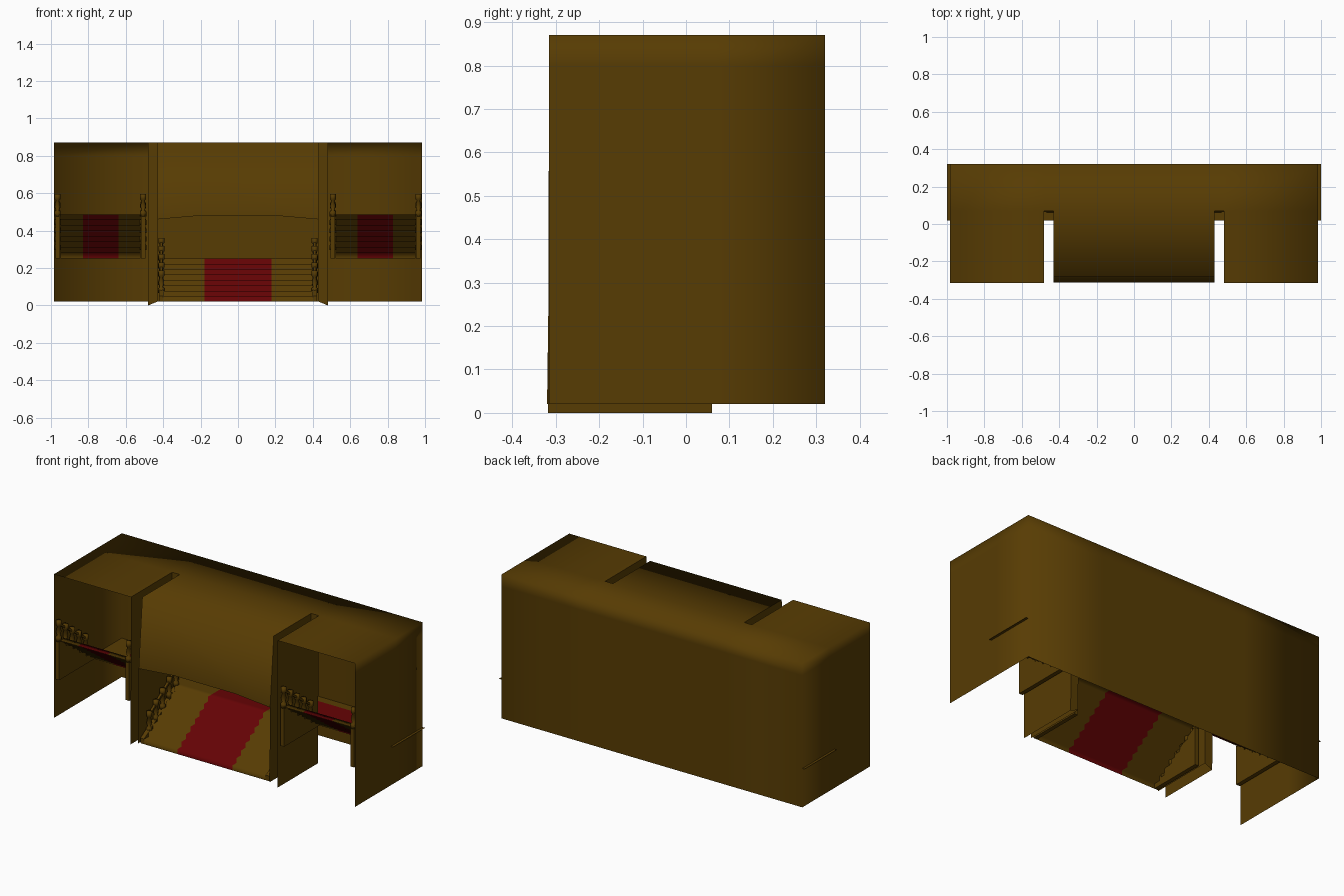
import bpy, bmesh, math

if "Cube" in bpy.data.objects:
    bpy.data.objects.remove(bpy.data.objects["Cube"])

def material(name, rgb):
    m = bpy.data.materials.new(name)
    m.diffuse_color = (*rgb, 1)
    m.use_nodes = True
    m.node_tree.nodes["Principled BSDF"].inputs["Base Color"].default_value = m.diffuse_color
    return m

BROWN = material("brown_wood", (0.096, 0.045, 0.001))
RED = material("red_carpet", (0.13, 0.001, 0.0015))

def finish(name, bm, mats=(BROWN,), smooth=False):
    me = bpy.data.meshes.new(name)
    bm.to_mesh(me)
    bm.free()
    for m in mats:
        me.materials.append(m)
    for p in me.polygons:
        p.use_smooth = smooth
    ob = bpy.data.objects.new(name, me)
    bpy.context.collection.objects.link(ob)
    return ob

# Hall shell: single-sheet walls, ceiling and header sharing smooth edges
def build_shell():
    bm = bmesh.new()
    cache = {}

    def face(pts, group=""):
        vs = []
        for p in pts:
            key = (group, p)
            if key not in cache:
                cache[key] = bm.verts.new(p)
            vs.append(cache[key])
        return bm.faces.new(vs)

    T, M, B = 0.87, 0.80, 0.02
    xs = (-.985, -.48, -.43, .43, .48, .985)
    # ceiling back strip and back wall
    for a, b in zip(xs, xs[1:]):
        top = face([(a, .07, T), (b, .07, T), (b, .32, T), (a, .32, T)])
        for hi, lo in ((T, M), (M, B)):
            face([(b, .32, hi), (a, .32, hi), (a, .32, lo), (b, .32, lo)])
    # centre ceiling and sloped header with arched lower edge
    face([(-.43, -.28, T), (.43, -.28, T), (.43, .07, T), (-.43, .07, T)])
    face([(.43, -.28, T), (-.43, -.28, T), (-.43, -.314, .46),
          (-.2, -.314, .48), (.2, -.314, .48), (.43, -.314, .46)])
    for s, side in ((1, "r"), (-1, "l")):
        a, b, c = s * .985, s * .48, s * .43
        # bay ceiling and outer wall
        face([(b, -.315, T), (a, -.315, T), (a, .07, T), (b, .07, T)])
        for y0, y1 in ((-.315, .07), (.07, .32)):
            for hi, lo in ((T, M), (M, B)):
                face([(a, y1, hi), (a, y0, hi), (a, y0, lo), (a, y1, lo)])
        # recess between bay and centre
        face([(b, .07, T), (c, .07, T), (c, .06, B), (b, .06, 0)], "recess" + side)
        face([(b, -.315, T), (b, .07, T), (b, .06, 0), (b, -.318, 0)], "bay" + side)
        face([(c, .07, T), (c, -.28, T), (c, -.314, .46), (c, -.32, B), (c, .06, B)], "mid" + side)
    bmesh.ops.recalc_face_normals(bm, faces=bm.faces)
    if top.normal.z < 0:
        bmesh.ops.reverse_faces(bm, faces=bm.faces)
    finish("hall_shell", bm, smooth=True)

# Landing sheet, poking through the outer walls, with a carpet runner
def build_landing():
    xs = (-1, -.83, -.64, -.18, .18, .64, .83, 1)
    ys = (.02, .13, .27, .32)
    bm = bmesh.new()
    rows = [[bm.verts.new((x, y, .25)) for x in xs] for y in ys]
    for j in range(3):
        for i in range(7):
            f = bm.faces.new((rows[j][i], rows[j][i + 1], rows[j + 1][i + 1], rows[j + 1][i]))
            runner = j == 1 and 0 < i < 6
            leg = j == 0 and i in (1, 3, 5)
            f.material_index = 1 if runner or leg else 0
    finish("landing", bm, (BROWN, RED))

# Side profile in y and z, extruded between two x positions
def prism(name, profile, x0, x1):
    bm = bmesh.new()
    a = [bm.verts.new((x0, y, z)) for y, z in profile]
    b = [bm.verts.new((x1, y, z)) for y, z in profile]
    bm.faces.new(a)
    bm.faces.new(b)
    n = len(a)
    for i in range(n):
        bm.faces.new((a[i], a[(i + 1) % n], b[(i + 1) % n], b[i]))
    bmesh.ops.recalc_face_normals(bm, faces=bm.faces)
    return finish(name, bm)

# Zigzag steps with a carpet strip down the middle
def steps(name, xs, start, end, count=8):
    (y0, z0), (y1, z1) = start, end
    prof = [(y0, z0)]
    for i in range(count):
        z = z0 + (z1 - z0) * (i + 1) / count
        prof += [(y0 + (y1 - y0) * i / count, z), (y0 + (y1 - y0) * (i + 1) / count, z)]
    bm = bmesh.new()
    rows = [[bm.verts.new((x, y, z)) for x in xs] for y, z in prof]
    for r, q in zip(rows, rows[1:]):
        for i in range(3):
            pts = (r[i], r[i + 1], q[i + 1], q[i])
            f = bm.faces.new(pts if y1 > y0 else pts[::-1])
            f.material_index = 1 if i == 1 else 0
    finish(name, bm, (BROWN, RED), smooth=True)

# Turned baluster
def baluster(name, x, y, z):
    prof = [(.017, 0), (.017, .025), (.009, .032), (.015, .055),
            (.009, .085), (.016, .092), (.016, .12)]
    n = 8
    bm = bmesh.new()
    rings = [[bm.verts.new((x + r * math.cos(2 * math.pi * k / n),
                            y + r * math.sin(2 * math.pi * k / n), z + h))
              for k in range(n)] for r, h in prof]
    for a, b in zip(rings, rings[1:]):
        for k in range(n):
            bm.faces.new((a[k], a[(k + 1) % n], b[(k + 1) % n], b[k]))
    bm.faces.new(rings[0][::-1])
    bm.faces.new(rings[-1])
    finish(name, bm, smooth=True)

# Stringer, balusters and handrail along one edge of a flight
def railing(name, x, start, end):
    (y0, z0), (y1, z1) = start, end
    prism(name + "_stringer", [(y0, z0), (y1, z0), (y1, z1), (y0, z0 + .03)], x - .012, x + .012)
    for i in range(5):
        t = .2 + .19 * i
        baluster(f"{name}_baluster_{i}", x, y0 + (y1 - y0) * t, z0 + (z1 - z0) * t)
    ya = y0 + (y1 - y0) * .2
    za = z0 + (z1 - z0) * .2
    prism(name + "_handrail", [(ya, za + .092), (y1, z1 + .092), (y1, z1 + .106), (ya, za + .106)],
          x - .007, x + .007)

build_shell()
build_landing()

# Centre flight, rising to the back
foot, head = (-.31, .02), (.02, .25)
steps("centre_stairs", (-.40, -.18, .18, .40), foot, head)

# Side flights, rising from the landing to the front
low, high = (.02, .25), (-.31, .485)
for s, side in ((-1, "left"), (1, "right")):
    railing(f"centre_{side}", s * .41, foot, head)
    steps(f"{side}_stairs", sorted(s * v for v in (.52, .64, .83, .95)), low, high)
    railing(f"{side}_outer", s * .965, low, high)
    railing(f"{side}_inner", s * .507, low, high)
